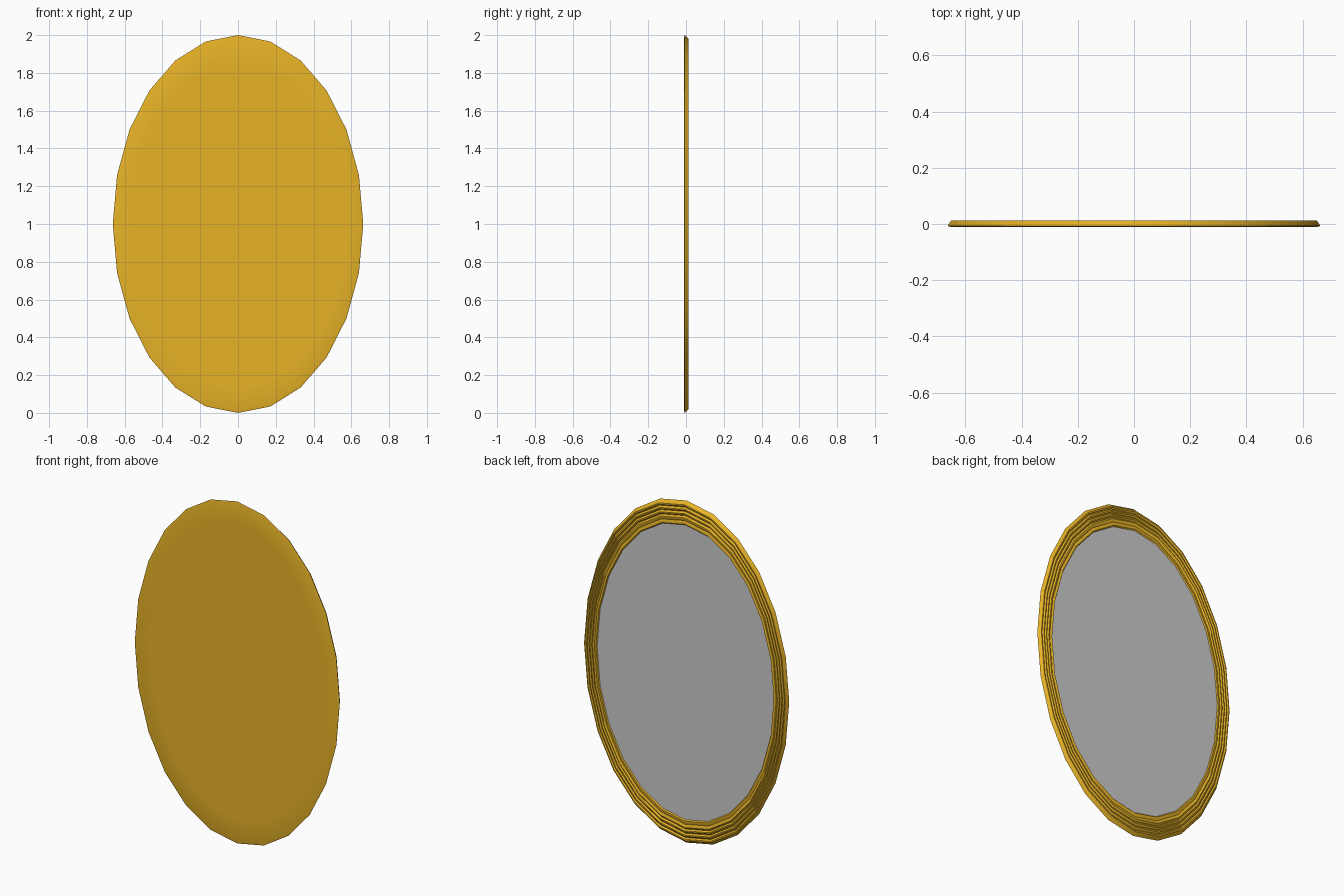
import bpy, bmesh
from math import sin, cos, pi

if "Cube" in bpy.data.objects:
    bpy.data.objects.remove(bpy.data.objects["Cube"])

SIDES, A, B = 24, 0.663, 1.0


def material(name, color):
    m = bpy.data.materials.new(name)
    m.diffuse_color = color
    m.use_nodes = True
    m.node_tree.nodes["Principled BSDF"].inputs["Base Color"].default_value = m.diffuse_color
    return m


def oval_lathe(name, profile, cap_start=False, cap_end=False, mat=None, angle=None):
    """Sweep (scale, y) points round the oval; profile runs front to back."""
    bm = bmesh.new()
    rings = []
    for s, y in profile:
        rings.append([bm.verts.new((s * A * cos(2 * pi * i / SIDES), y,
                                    B + s * B * sin(2 * pi * i / SIDES)))
                      for i in range(SIDES)])
    for r, q in zip(rings, rings[1:]):
        for i in range(SIDES):
            j = (i + 1) % SIDES
            bm.faces.new((r[i], r[j], q[j], q[i]))
    if cap_start:
        bm.faces.new(rings[0][::-1])
    if cap_end:
        bm.faces.new(rings[-1])
    bmesh.ops.recalc_face_normals(bm, faces=bm.faces)
    # a lone flat face points to the back (+y)
    if len(profile) == 1:
        for f in bm.faces:
            if f.normal.y < 0:
                f.normal_flip()
    me = bpy.data.meshes.new(name)
    bm.to_mesh(me)
    bm.free()
    ob = bpy.data.objects.new(name, me)
    bpy.context.collection.objects.link(ob)
    if mat:
        me.materials.append(mat)
    if angle is not None:
        bpy.context.view_layer.objects.active = ob
        ob.select_set(True)
        bpy.ops.object.shade_smooth_by_angle(angle=angle)
        ob.select_set(False)
    return ob


wood = material("golden_wood", (0.8, 0.45, 0.02, 1))

# Frame: closed flat front, bevelled rim, stepped ridges round the back opening
profile = [(0.86, -0.0105), (0.985, -0.0105), (1.0, -0.007), (0.997, -0.003),
           (0.982, 0.012), (0.974, 0.012)]
for s in (0.966, 0.941, 0.916):
    profile += [(s, 0.005), (s - 0.010, 0.0125), (s - 0.017, 0.0125)]
profile += [(0.888, 0.007), (0.876, 0.011), (0.868, 0.011), (0.861, 0.004)]
oval_lathe("mirror_frame", profile, cap_start=True, mat=wood, angle=pi / 6)

# Glass set into the back opening
oval_lathe("mirror_glass", [(0.863, 0.005)], cap_end=True)
